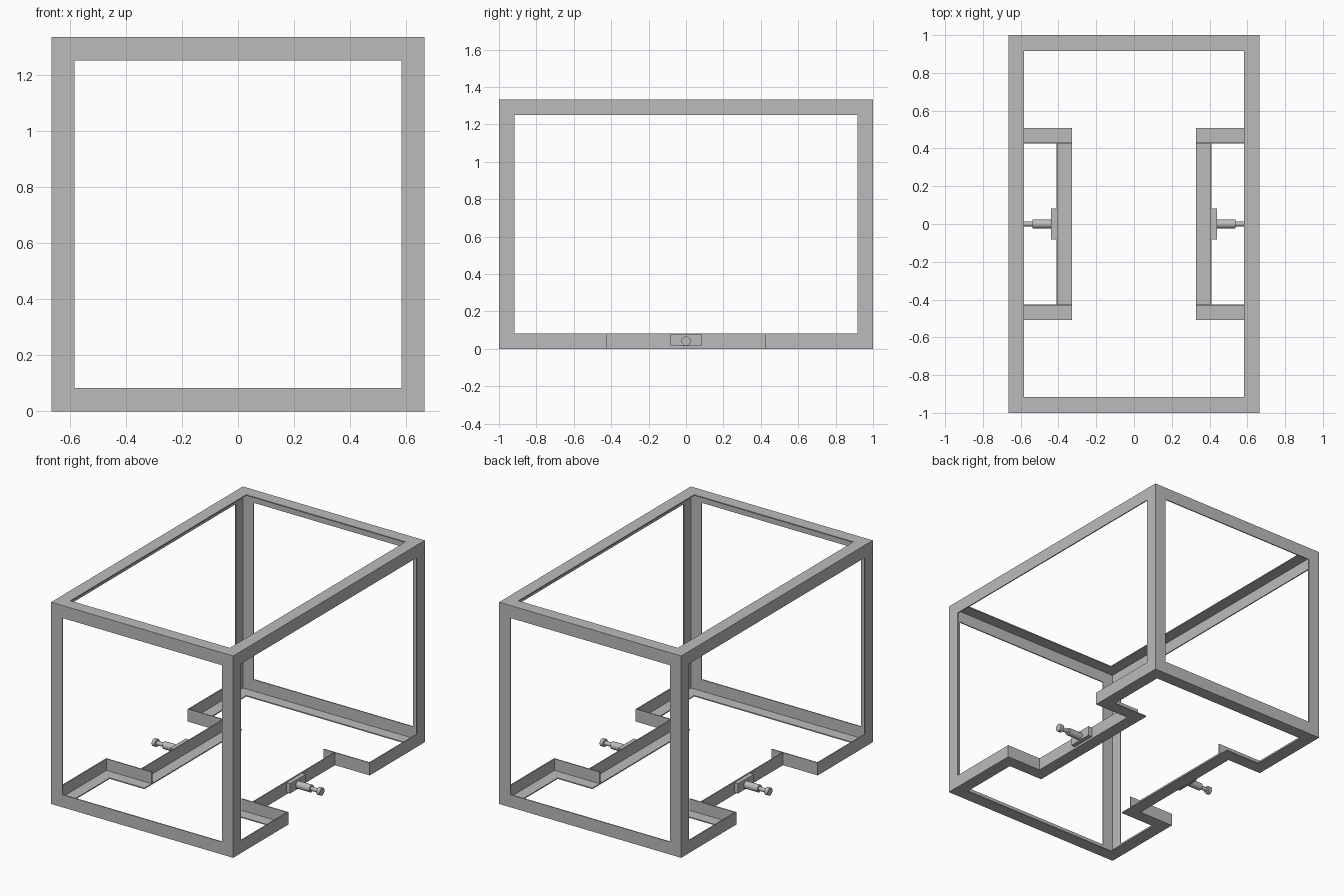
import bpy, bmesh, math
from mathutils import Vector, Matrix

W, L, H = 0.665, 1.0, 1.333      # half width, half length, height
F, T = 0.083, 0.007              # flange width and thickness of the angle bar
NX, NY = 0.411, 0.425            # side notch: inner bar position, half length
ANGLE = [(0, 0), (F, 0), (F, T), (T, T), (T, F), (0, F)]

cube = bpy.data.objects.get("Cube")
if cube:
    bpy.data.objects.remove(cube, do_unlink=True)

steel = bpy.data.materials.new("grey_steel")
steel.use_nodes = True
GREY = (0.5, 0.5, 0.5, 1)
steel.diffuse_color = GREY
steel.node_tree.nodes["Principled BSDF"].inputs["Base Color"].default_value = GREY


def finish(name, bm):
    bmesh.ops.recalc_face_normals(bm, faces=bm.faces)
    mesh = bpy.data.meshes.new(name)
    bm.to_mesh(mesh)
    bm.free()
    mesh.materials.append(steel)
    obj = bpy.data.objects.new(name, mesh)
    bpy.context.collection.objects.link(obj)
    return obj


def box(name, lo, hi):
    bm = bmesh.new()
    lo, hi = Vector(lo), Vector(hi)
    size = [abs(v) for v in hi - lo]
    bmesh.ops.create_cube(bm, size=1, matrix=Matrix.Translation((lo + hi) / 2) @ Matrix.Diagonal((*size, 1)))
    return finish(name, bm)


def angle_ring(name, path, flip=False):
    """Sweep the angle section round a closed counter-clockwise path with mitred corners."""
    bm = bmesh.new()
    rings = []
    for i, p in enumerate(path):
        p = Vector(p)
        d0 = (p - Vector(path[i - 1])).normalized()
        d1 = (Vector(path[(i + 1) % len(path)]) - p).normalized()
        inward = Vector((-d0.y - d1.y, d0.x + d1.x))
        rings.append([bm.verts.new((*(p + inward * a), H - z if flip else z)) for a, z in ANGLE])
    for i, ring in enumerate(rings):
        nxt = rings[(i + 1) % len(rings)]
        for j in range(len(ring)):
            k = (j + 1) % len(ring)
            bm.faces.new((ring[j], ring[k], nxt[k], nxt[j]))
    return finish(name, bm)


def post(name, sx, sy):
    bm = bmesh.new()
    base = bm.faces.new([bm.verts.new((sx * (W - a), sy * (L - b), F)) for a, b in ANGLE])
    out = bmesh.ops.extrude_face_region(bm, geom=[base])
    top = [g for g in out["geom"] if isinstance(g, bmesh.types.BMVert)]
    bmesh.ops.translate(bm, verts=top, vec=(0, 0, H - 2 * F))
    return finish(name, bm)


def turned_pin(name, side):
    """Stepped pin lying along x, made of three coaxial cylinders."""
    bm = bmesh.new()
    for x0, x1, r in ((0.439, 0.537, 0.024), (0.537, 0.59, 0.013), (0.59, 0.614, 0.025)):
        place = Matrix.Translation((side * (x0 + x1) / 2, 0, 0.041)) @ Matrix.Rotation(math.pi / 2, 4, 'Y')
        bmesh.ops.create_cone(bm, cap_ends=True, segments=32, radius1=r, radius2=r,
                              depth=x1 - x0, matrix=place)
    obj = finish(name, bm)
    bpy.ops.object.select_all(action='DESELECT')
    obj.select_set(True)
    bpy.context.view_layer.objects.active = obj
    bpy.ops.object.shade_smooth_by_angle(angle=math.radians(35))


# Top frame and notched bottom frame
angle_ring("top_frame", [(-W, -L), (W, -L), (W, L), (-W, L)], flip=True)
half = [(W, -L), (W, -NY), (NX, -NY), (NX, NY), (W, NY), (W, L)]
angle_ring("bottom_frame", half + [(-x, -y) for x, y in half])

for side, sname in ((1, "left"), (-1, "right")):
    for end, ename in ((-1, "front"), (1, "back")):
        post(f"{ename}_{sname}_post", side, end)
        # Upright flange running past the inner bar
        box(f"{ename}_{sname}_notch_tab", (side * (NX - F), end * NY, T),
            (side * NX, end * (NY + T), F))
    # Pin and its mounting plate
    box(f"{sname}_pin_plate", (side * NX, -F, 0.014), (side * 0.439, F, 0.079))
    turned_pin(f"{sname}_pin", side)
